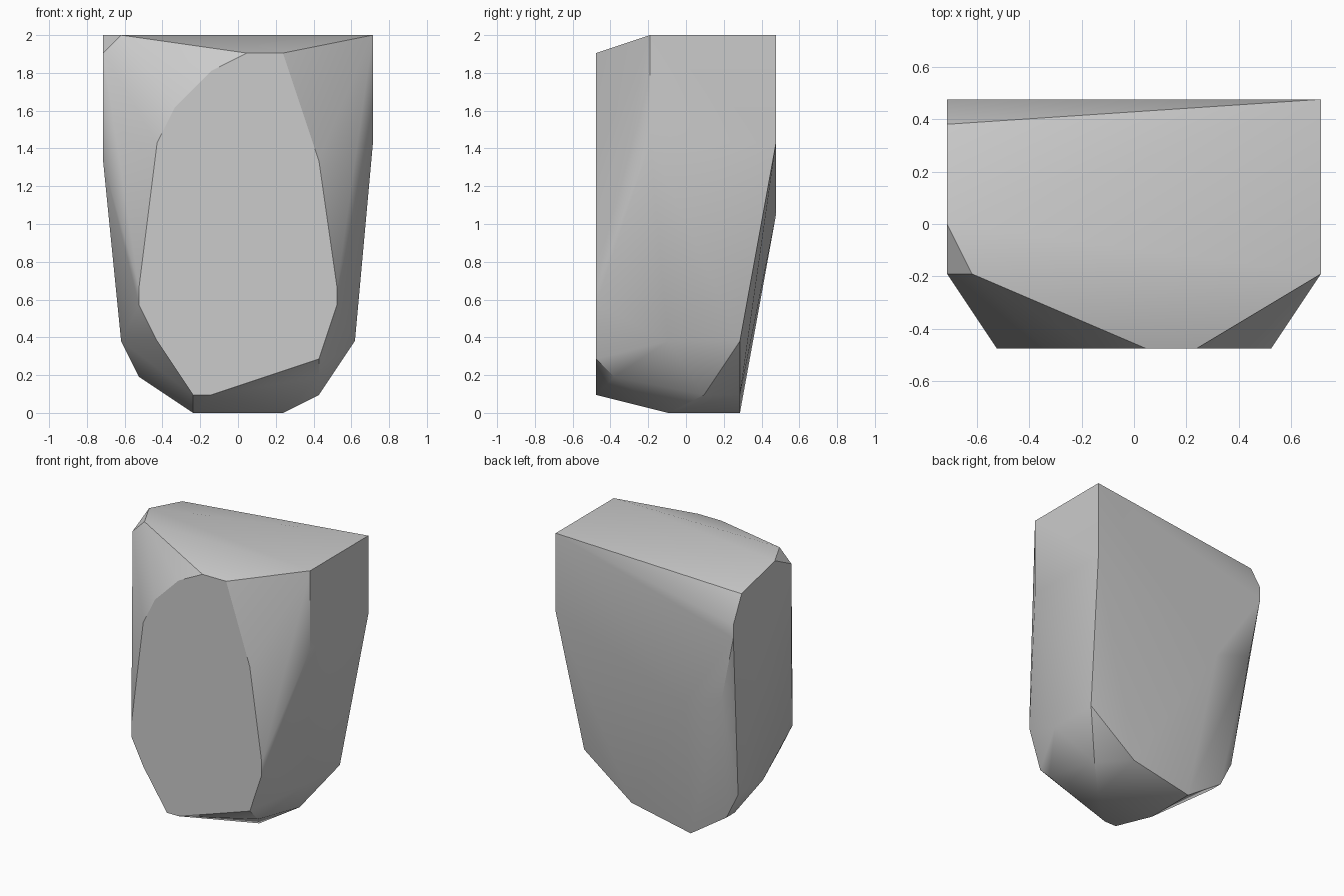
import bpy
import bmesh
import math
from mathutils import Vector

# Remove the default object
default_object = bpy.data.objects.get("Cube")
if default_object is not None:
    bpy.data.objects.remove(default_object, do_unlink=True)

# The stone is a convex block spanned by flat sections on a regular grid
STEP = 2 / 21
ORIGIN = Vector((7.5, 5, 0))
AXES = {"x": 0, "y": 1, "z": 2}


def add_section(mesh, axis, level, outline):
    """Place the corners of one flat section, perpendicular to an axis."""
    for pair in outline:
        corner = list(pair)
        corner.insert(AXES[axis], level)
        mesh.verts.new((Vector(corner) - ORIGIN) * STEP)


def make_material(name, colour):
    material = bpy.data.materials.new(name)
    material.use_nodes = True
    material.diffuse_color = colour
    shader = material.node_tree.nodes["Principled BSDF"]
    shader.inputs["Base Color"].default_value = colour
    shader.inputs["Roughness"].default_value = 0.9
    return material


stone = bmesh.new()

# Broad flat front face
add_section(stone, "y", 0, [
    (8, 20), (10, 20), (12, 14), (13, 7), (13, 6), (12, 3), (6, 1),
    (5, 1), (3, 4), (2, 6), (2, 7), (3, 15), (4, 17), (6, 19)])

# Back ridge
add_section(stone, "y", 10, [(1, 12), (4, 11)])

# Two upright sides
add_section(stone, "x", 0, [(3, 20), (9, 20), (10, 18), (10, 17), (3, 14), (7, 14)])
add_section(stone, "x", 15, [(3, 15), (10, 15)])

# Top face
add_section(stone, "z", 21, [(1, 3), (0, 5), (15, 3), (15, 10)])

# Tapering foot, from the widest section down to the ground
add_section(stone, "z", 4, [(1, 5), (1, 8), (14, 4), (14, 8)])
add_section(stone, "z", 2, [(2, 7), (2, 8), (12, 1)])
add_section(stone, "z", 1, [(12, 6), (10, 8)])
add_section(stone, "z", 0, [(5, 8), (10, 4), (5, 4)])

# Wrap the sections in one skin and drop the corners left inside
bmesh.ops.convex_hull(stone, input=stone.verts[:])
inner = [vert for vert in stone.verts if not vert.link_faces]
bmesh.ops.delete(stone, geom=inner, context="VERTS")
bmesh.ops.dissolve_limit(
    stone, angle_limit=math.radians(1), verts=stone.verts[:], edges=stone.edges[:])
bmesh.ops.recalc_face_normals(stone, faces=stone.faces[:])

mesh_data = bpy.data.meshes.new("stone")
stone.to_mesh(mesh_data)
stone.free()
mesh_data.materials.append(make_material("pale grey stone", (0.6, 0.6, 0.6, 1)))

stone_object = bpy.data.objects.new("stone", mesh_data)
bpy.context.collection.objects.link(stone_object)

# Soft facets with crisp main edges
bpy.ops.object.select_all(action="DESELECT")
stone_object.select_set(True)
bpy.context.view_layer.objects.active = stone_object
bpy.ops.object.shade_smooth_by_angle(angle=math.radians(30))
